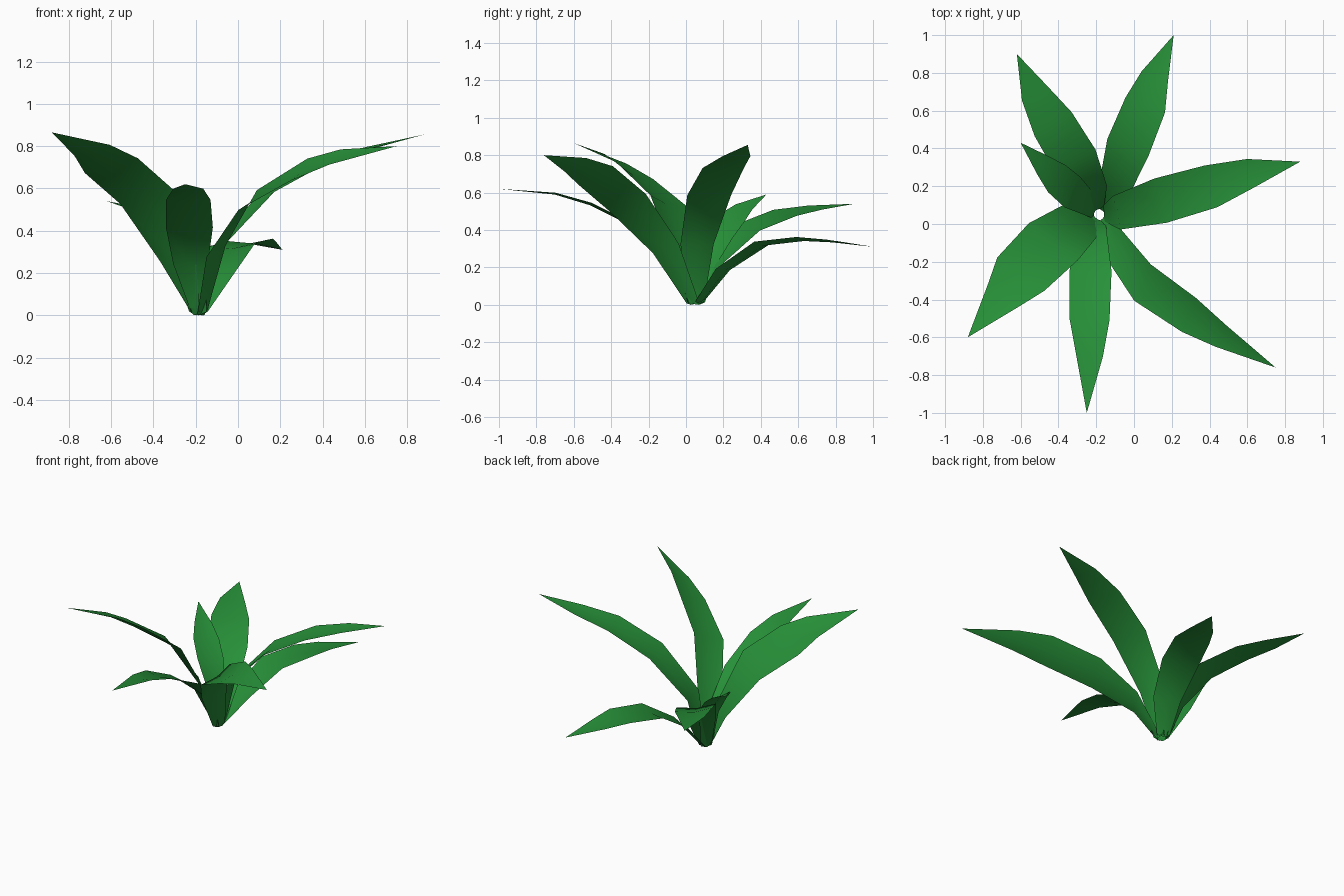
import bpy, bmesh, math
from mathutils import Vector

if "Cube" in bpy.data.objects:
    bpy.data.objects.remove(bpy.data.objects["Cube"])

# Leaf green
green = bpy.data.materials.new("leaf_green")
green.diffuse_color = (0.02, 0.28, 0.04, 1)
green.use_nodes = True
green.node_tree.nodes["Principled BSDF"].inputs["Base Color"].default_value = green.diffuse_color

ROOT = Vector((-0.185, 0.05, 0.015))
HALF_WIDTHS = (0.04, 0.088, 0.118, 0.112, 0.075)


def leaf(name, spine, scale, roll):
    """Tapered blade swept along a spine, lightly folded on its midrib, ending in a point."""
    pts = [Vector(p) for p in spine]
    heading = pts[-1] - ROOT
    heading.z = 0
    heading.normalize()
    pts.insert(0, ROOT + heading * 0.025)
    roll = math.radians(roll)
    bm = bmesh.new()
    rows = []
    for i, p in enumerate(pts[:-1]):
        tangent = (pts[i + 1] - pts[max(i - 1, 0)]).normalized()
        side = Vector((0, 0, 1)).cross(tangent).normalized()
        normal = tangent.cross(side)
        across = side * math.cos(roll) + normal * math.sin(roll)
        up = tangent.cross(across)
        hw = HALF_WIDTHS[i] * (scale if i else 1)
        row = [p + across * hw + up * hw * 0.06, p - up * hw * 0.08,
               p - across * hw + up * hw * 0.06]
        for v in row:
            v.z = max(v.z, 0)
        if i == 0:
            row[1].z = 0
        rows.append([bm.verts.new(v) for v in row])
    for a, b in zip(rows, rows[1:]):
        for k in range(2):
            bm.faces.new((a[k], a[k + 1], b[k + 1], b[k]))
    tip = bm.verts.new(pts[-1])
    for k in range(2):
        bm.faces.new((rows[-1][k], rows[-1][k + 1], tip))
    for f in bm.faces:
        f.smooth = True
    mesh = bpy.data.meshes.new(name)
    bm.to_mesh(mesh)
    bm.free()
    mesh.materials.append(green)
    bpy.context.collection.objects.link(bpy.data.objects.new(name, mesh))


# Spine points from root to tip, width scale, roll in degrees
leaf("leaf_right", [(-0.09, 0.06, 0.32), (0.145, 0.125, 0.58),
                    (0.41, 0.20, 0.725), (0.62, 0.27, 0.79), (0.88, 0.33, 0.855)], 1.03, 0)
leaf("leaf_front_right", [(-0.10, -0.11, 0.30), (0.05, -0.31, 0.54),
                          (0.295, -0.48, 0.685), (0.46, -0.59, 0.745), (0.75, -0.76, 0.80)], 0.98, 30)
leaf("leaf_front", [(-0.225, -0.05, 0.24), (-0.23, -0.25, 0.41),
                    (-0.235, -0.51, 0.54), (-0.235, -0.70, 0.595), (-0.25, -1.0, 0.62)], 0.94, 0)
leaf("leaf_front_left", [(-0.29, 0.01, 0.27), (-0.43, -0.10, 0.55),
                         (-0.60, -0.27, 0.70), (-0.69, -0.38, 0.775), (-0.88, -0.60, 0.865)], 1.4, 15)
leaf("leaf_left", [(-0.26, 0.12, 0.25), (-0.33, 0.17, 0.37),
                   (-0.41, 0.24, 0.455), (-0.48, 0.31, 0.52), (-0.60, 0.43, 0.59)], 0.78, 15)
leaf("leaf_back_left", [(-0.225, 0.16, 0.23), (-0.31, 0.33, 0.405),
                        (-0.43, 0.53, 0.485), (-0.525, 0.69, 0.515), (-0.62, 0.90, 0.54)], 1.05, 8)
leaf("leaf_back", [(-0.10, 0.20, 0.185), (-0.03, 0.41, 0.325),
                   (0.06, 0.63, 0.35), (0.11, 0.78, 0.34), (0.21, 1.0, 0.31)], 1.0, -3)
